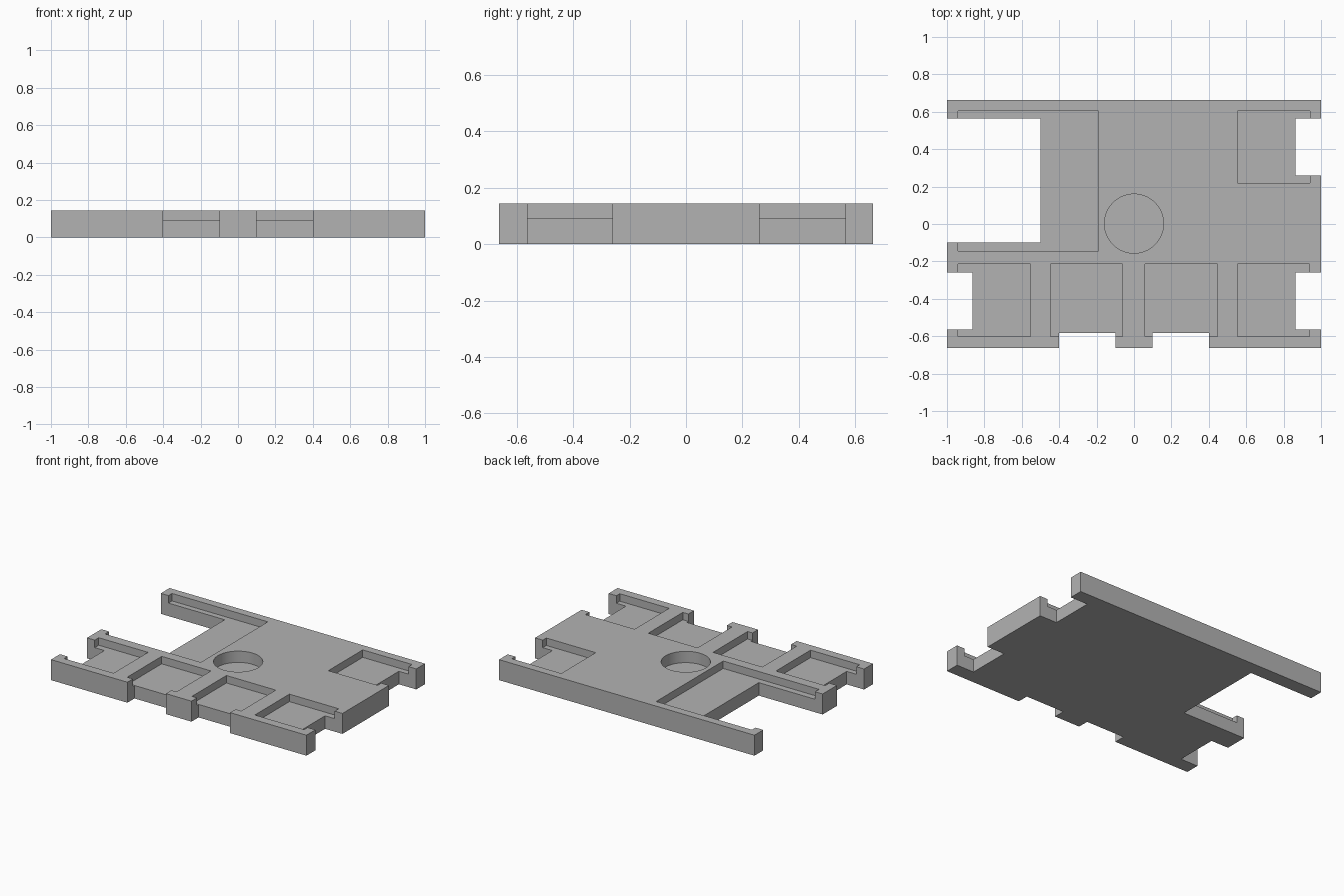
import bpy
import math

if "Cube" in bpy.data.objects:
    bpy.data.objects.remove(bpy.data.objects["Cube"], do_unlink=True)

TOP = 0.145      # plate thickness
FLOOR = 0.092    # pocket floor height
WELL = 0.065     # floor of the round well
EDGE_Y = 0.663   # half depth of the plate

grey = bpy.data.materials.new("mid grey")
grey.use_nodes = True
colour = (0.45, 0.45, 0.45, 1)
grey.diffuse_color = colour
grey.node_tree.nodes["Principled BSDF"].inputs["Base Color"].default_value = colour


def box(name, x0, x1, y0, y1, z0, z1):
    centre = ((x0 + x1) / 2, (y0 + y1) / 2, (z0 + z1) / 2)
    bpy.ops.mesh.primitive_cube_add(size=1, location=centre)
    ob = bpy.context.object
    ob.name = name
    ob.scale = (x1 - x0, y1 - y0, z1 - z0)
    bpy.ops.object.transform_apply(location=True, rotation=False, scale=True)
    ob.data.materials.append(grey)
    return ob


def carve(target, cutter):
    mod = target.modifiers.new("carve", "BOOLEAN")
    mod.operation = "DIFFERENCE"
    mod.solver = "EXACT"
    mod.object = cutter
    bpy.context.view_layer.objects.active = target
    bpy.ops.object.modifier_apply(modifier=mod.name)
    bpy.data.objects.remove(cutter, do_unlink=True)


# Base plate
plate = box("base_plate", -1, 1, -EDGE_Y, EDGE_Y, 0, TOP)

# Shallow rectangular pockets in the top: x0, x1, y0, y1
pockets = [
    (-0.94, -0.19, -0.145, 0.605),
    (0.553, 0.94, 0.22, 0.605),
]
for x0 in (-0.94, -0.447, 0.06, 0.553):
    pockets.append((x0, x0 + 0.386, -0.601, -0.215))
for p in pockets:
    carve(plate, box("pocket_cutter", *p, FLOOR, 0.3))

# Notches through the full thickness at the edges
notches = [
    (-1.2, -0.5, -0.1, 0.565),
    (0.864, 1.2, 0.26, 0.565),
    (0.864, 1.2, -0.563, -0.26),
    (-1.2, -0.864, -0.563, -0.26),
    (-0.402, -0.1, -0.9, -0.584),
    (0.1, 0.402, -0.9, -0.584),
]
for n in notches:
    carve(plate, box("notch_cutter", *n, -0.2, 0.4))

# Round well in the middle
bpy.ops.mesh.primitive_cylinder_add(vertices=64, radius=0.158, depth=0.3,
                                    location=(0, 0.002, WELL + 0.15))
well = bpy.context.object
well.data.materials.append(grey)
carve(plate, well)

# Smooth the well wall, keep the corners crisp
bpy.ops.object.select_all(action="DESELECT")
plate.select_set(True)
bpy.context.view_layer.objects.active = plate
bpy.ops.object.shade_smooth_by_angle(angle=math.radians(30))
